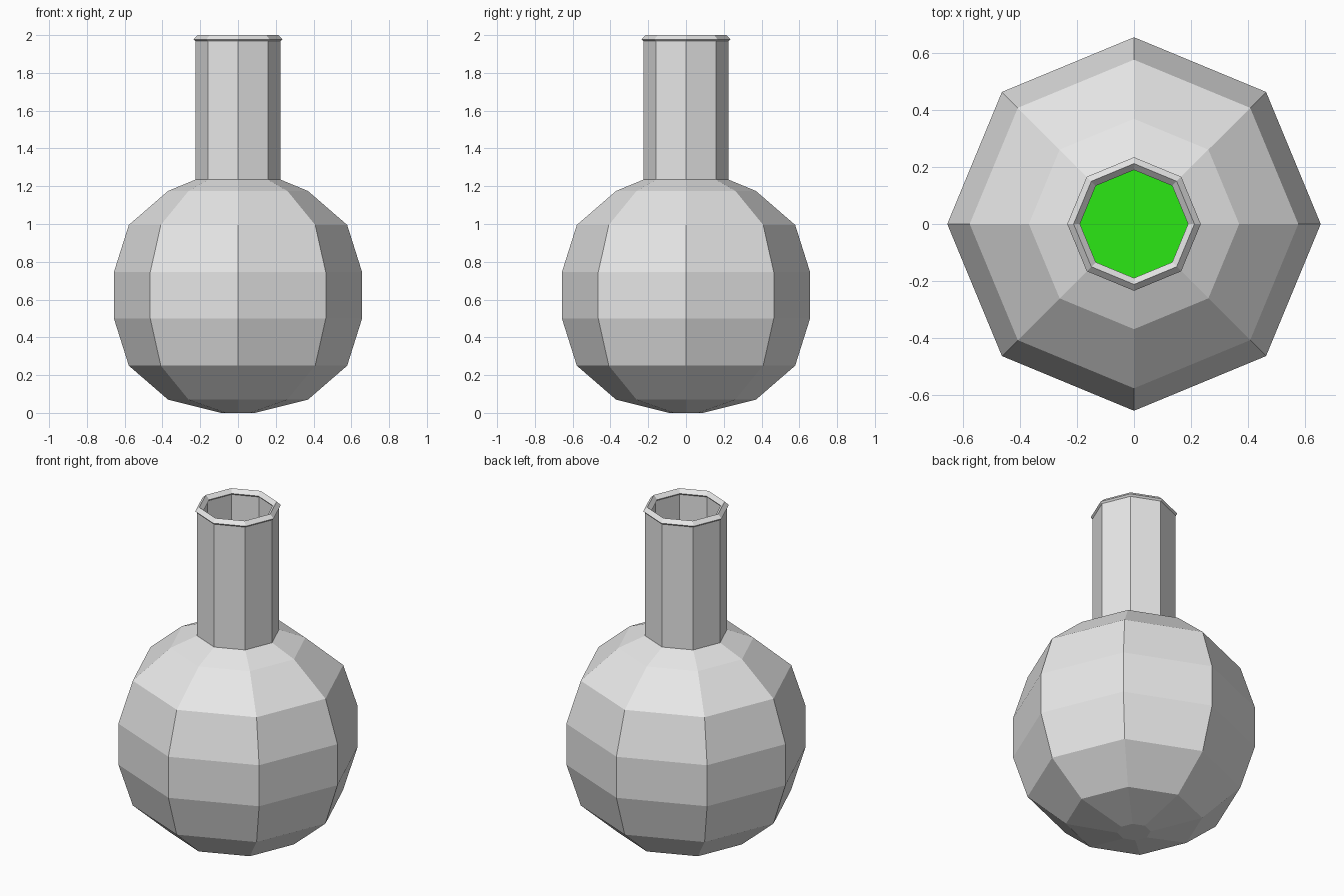
import bpy, bmesh, math

if "Cube" in bpy.data.objects:
    bpy.data.objects.remove(bpy.data.objects["Cube"])

SIDES = 8


def material(name, rgb):
    m = bpy.data.materials.new(name)
    m.diffuse_color = (*rgb, 1.0)
    m.use_nodes = True
    m.node_tree.nodes["Principled BSDF"].inputs["Base Color"].default_value = m.diffuse_color
    return m


def lathe(name, profile, mat, closed_loop=False, cap_start=False, cap_end=False):
    """Spin (radius, z) points, listed outside going up, into an 8-sided flat-faced part."""
    bm = bmesh.new()
    rings = [[bm.verts.new((r * math.cos(math.tau * i / SIDES),
                            r * math.sin(math.tau * i / SIDES), z))
              for i in range(SIDES)] for r, z in profile]
    pairs = list(zip(rings, rings[1:]))
    if closed_loop:
        pairs.append((rings[-1], rings[0]))
    for a, b in pairs:
        for i in range(SIDES):
            j = (i + 1) % SIDES
            bm.faces.new((a[i], a[j], b[j], b[i]))
    if cap_start:
        bm.faces.new(rings[0][::-1])
    if cap_end:
        bm.faces.new(rings[-1])
    mesh = bpy.data.meshes.new(name)
    bm.to_mesh(mesh)
    bm.free()
    mesh.materials.append(mat)
    ob = bpy.data.objects.new(name, mesh)
    bpy.context.collection.objects.link(ob)
    return ob


glass = material("pale grey glass", (0.8, 0.8, 0.8))
green = material("green liquid", (0.025, 0.85, 0.008))

# Flask: round bulb and neck outside, then back down the inner wall
outer = [(0.09, 0.0), (0.37, 0.07), (0.578, 0.25), (0.657, 0.50), (0.657, 0.745),
         (0.578, 0.995), (0.37, 1.175), (0.225, 1.235), (0.225, 1.97)]
inner = [(0.20, 1.97), (0.20, 1.22), (0.355, 1.155), (0.558, 0.985), (0.637, 0.74),
         (0.637, 0.505), (0.558, 0.265), (0.355, 0.09), (0.085, 0.02)]
lathe("flask_body", outer + inner, glass, cap_start=True, cap_end=True)

# Diamond-section lip around the mouth
lathe("flask_lip", [(0.2125, 1.956), (0.235, 1.978), (0.2125, 2.0), (0.19, 1.978)],
      glass, closed_loop=True)

# Liquid filling the lower part of the bulb
lathe("liquid", [(0.08, 0.03), (0.345, 0.10), (0.548, 0.27), (0.627, 0.51), (0.627, 0.735)],
      green, cap_start=True, cap_end=True)
